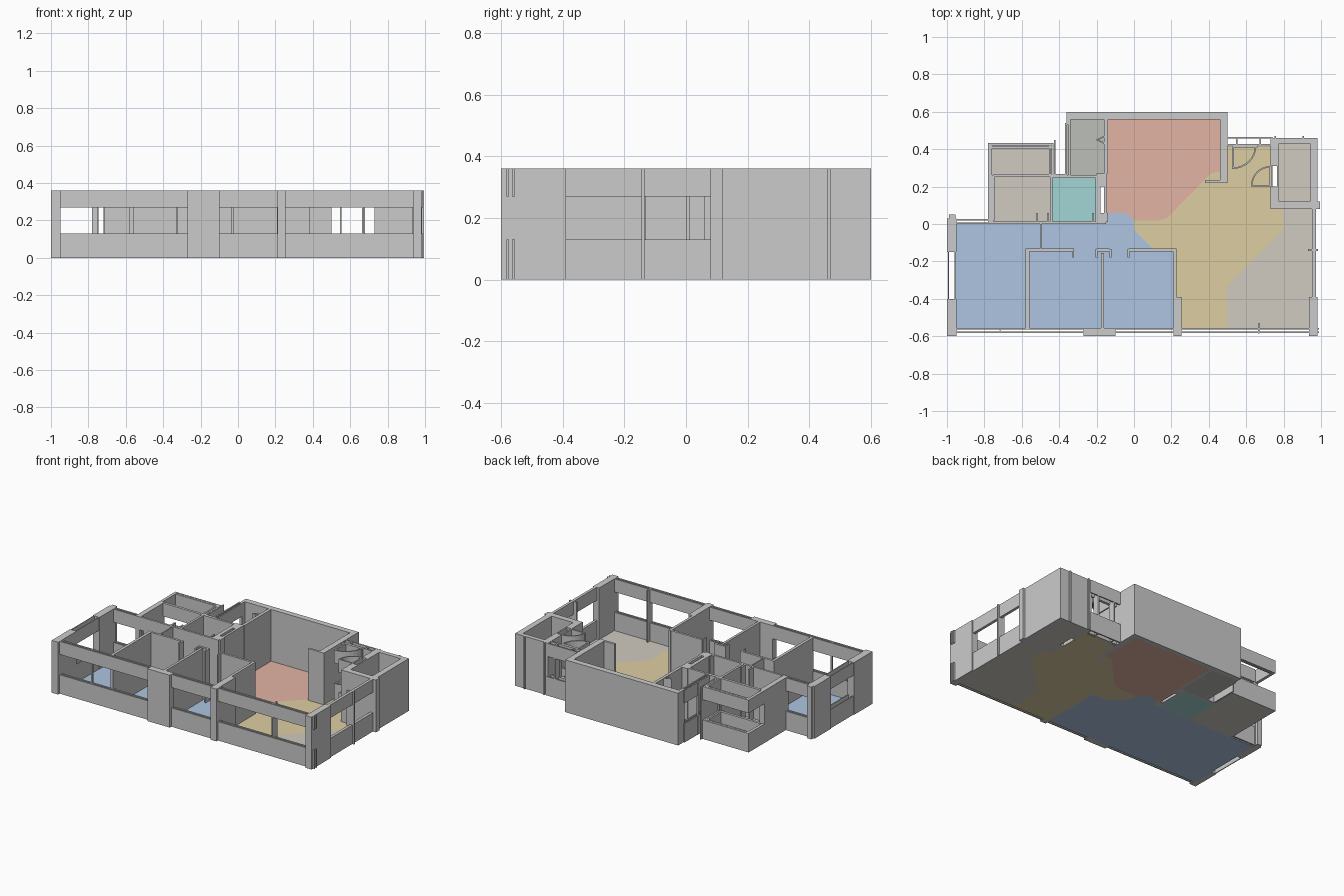
import bpy, bmesh, math

H, SILL, HEAD = 0.36, 0.13, 0.27   # wall top, window sill, window head
FULL = [(0, H)]
BANDS = [(0, SILL), (HEAD, H)]


def finish(bm, name, color=None):
    bmesh.ops.recalc_face_normals(bm, faces=bm.faces)
    me = bpy.data.meshes.new(name)
    bm.to_mesh(me)
    bm.free()
    ob = bpy.data.objects.new(name, me)
    bpy.context.collection.objects.link(ob)
    if color:
        mat = bpy.data.materials.new(name + "_colour")
        mat.diffuse_color = (*color, 1)
        me.materials.append(mat)
    return ob


def prism(bm, pts, z0, z1):
    f = bm.faces.new([bm.verts.new((x, y, z0)) for x, y in pts])
    top = bmesh.ops.extrude_face_region(bm, geom=[f])["geom"]
    for v in top:
        if isinstance(v, bmesh.types.BMVert):
            v.co.z = z1


def walls(name, rects, spans=FULL):
    """Axis-aligned wall pieces (x0, x1, y0, y1) raised over each z span."""
    bm = bmesh.new()
    for x0, x1, y0, y1 in rects:
        for z0, z1 in spans:
            prism(bm, [(x0, y0), (x1, y0), (x1, y1), (x0, y1)], z0, z1)
    return finish(bm, name)


def skins(name, x0, x1, y0, y1, t=0.009):
    """Window wall: hollow sill and lintel made of two thin skins."""
    if x1 - x0 > y1 - y0:
        r = [(x0, x1, y0, y0 + t), (x0, x1, y1 - t, y1)]
    else:
        r = [(x0, x0 + t, y0, y1), (x1 - t, x1, y0, y1)]
    walls(name, r, BANDS)


def floor(name, pts, color):
    bm = bmesh.new()
    prism(bm, pts, 0, 0.004)
    finish(bm, name, color)


def door_arc(name, cx, cy, r, a0, a1, t=0.008):
    a = [math.radians(a0 + (a1 - a0) * i / 8) for i in range(9)]
    pts = [(cx + r * math.cos(q), cy + r * math.sin(q)) for q in a]
    pts += [(cx + (r - t) * math.cos(q), cy + (r - t) * math.sin(q)) for q in reversed(a)]
    bm = bmesh.new()
    for z0, z1 in BANDS:
        prism(bm, pts, z0, z1)
    finish(bm, name)


# Floors
BLUE, BEIGE = (0.42, 0.56, 0.76), (0.63, 0.59, 0.53)
floor("bedroom_floor", [(-.96, -.565), (.22, -.565), (.22, -.13), (.10, -.13), (0, -.03),
      (0, .02), (-.04, .06), (-.15, .06), (-.15, .005), (-.96, .005)], BLUE)
floor("living_floor", [(.22, -.565), (.5, -.565), (.5, -.33), (.8, -.03), (.8, .09), (.74, .09),
      (.74, .415), (.5, .415), (.5, .23), (.46, .23), (.46, .28), (.41, .27), (.18, .035), (.14, .02),
      (0, .02), (0, -.03), (.10, -.13), (.22, -.13)], (0.73, 0.62, 0.36))
floor("dining_floor", [(-.15, .06), (-.04, .06), (0, .02), (.14, .02), (.18, .035), (.41, .27),
      (.47, .28), (.47, .57), (-.15, .57)], (0.76, 0.46, 0.37))
floor("sunroom_floor", [(.5, -.565), (.96, -.565), (.96, .09), (.8, .09), (.8, -.03), (.5, -.33)], BEIGE)
floor("bathroom_floor", [(-.44, .01), (-.19, .01), (-.19, .255), (-.44, .255)], (0.36, 0.66, 0.66))
for n, x0, x1, y0, y1, c in [("laundry_floor", -.75, -.44, .01, .255, BEIGE),
                             ("balcony_floor", -.77, -.44, .255, .43, BEIGE),
                             ("closet_floor", -.36, -.15, .26, .57, (.5, .52, .48)),
                             ("stair_floor", .77, .95, .11, .44, BEIGE)]:
    floor(n, [(x0, y0), (x1, y0), (x1, y1), (x0, y1)], c)

# Full-height structural pillars and thick walls
walls("outer_pillars", [(-1, -.95, -.60, -.40), (-1, -.95, -.15, .03), (-.99, -.955, .03, .05),
      (-.27, -.10, -.60, -.555), (.21, .255, -.60, -.39), (.935, .98, -.60, -.39)])
walls("dining_walls", [(-.36, .50, .56, .60), (.46, .50, .22, .56), (.38, .46, .22, .235),
      (-.20, -.14, .01, .06), (-.20, -.145, .20, .27), (-.16, -.14, .27, .56),
      (-.195, -.18, .06, .20), (-.16, -.145, .06, .20), (-.36, -.34, .53, .56)])
walls("stair_room_walls", [(.73, .98, .08, .12), (.94, .98, .12, .46), (.73, .775, .12, .20),
      (.765, .775, .20, .31), (.73, .775, .31, .46), (.775, .94, .43, .46), (.975, .995, .08, .12),
      (.90, .91, .46, .47), (.75, .76, .46, .47)])

# Window walls (sill and lintel)
skins("front_window_left", -.99, -.26, -.583, -.555)
skins("front_window_middle", -.11, .22, -.583, -.555)
skins("front_window_right", .25, .99, -.583, -.555)
skins("left_window", -.995, -.953, -.41, -.14, .006)
skins("rear_bedroom_window", -.96, -.77, .0, .028)
skins("right_window_front", .953, .972, -.40, -.13, .0095)
skins("right_window_rear", .953, .972, -.14, .09, .0095)
skins("entry_window", .49, .74, .42, .465)
skins("closet_window", -.368, -.34, .26, .54)
skins("balcony_front", -.78, -.43, .405, .432, .012)
skins("balcony_left", -.78, -.76, .26, .42, .01)
skins("balcony_right", -.455, -.43, .26, .42, .011)
skins("laundry_window", -.75, -.43, .25, .268)
walls("window_posts", [(.663, .672, -.585, -.53), (.93, .985, -.145, -.135), (-.428, -.42, .26, .45),
      (-.44, -.36, .255, .268), (.545, .553, .42, .465), (.67, .68, .42, .465), (-.72, -.71, -.57, -.56),
      (-.37, -.36, .38, .40)])

# Interior partitions
walls("interior_walls", [(-.58, -.56, -.56, -.13), (-.177, -.16, -.56, -.155), (.208, .226, -.40, -.13),
      (-.58, -.32, -.147, -.132), (-.20, -.13, -.147, -.132), (-.03, .226, -.147, -.132),
      (-.502, -.495, -.13, .0)])
walls("rear_partition", [(-.78, -.75, 0, .02), (-.72, -.15, 0, .014)])
walls("rear_partition_lintel", [(-.75, -.72, 0, .014)], [(0, SILL), (HEAD, H)])
walls("laundry_walls", [(-.78, -.745, .02, .262), (-.45, -.435, .014, .26), (-.44, -.19, .247, .262),
      (-.205, -.19, .014, .25)])

# Open door leaves and jambs
walls("door_leaves", [(x, x + .01, y, y + .045) for x, y in
      [(-.33, -.18), (-.205, -.18), (-.13, -.18), (-.035, -.18), (-.525, .014), (-.465, .014), (-.225, .014)]])
bm = bmesh.new()
prism(bm, [(-.155, .475), (-.205, .45), (-.155, .425), (-.155, .435), (-.19, .45), (-.155, .465)], 0, H)
finish(bm, "folding_door")

# Curved door sweeps by the entry
door_arc("entry_sweep", .53, .42, .125, -90, 0)
door_arc("stair_sweep", .73, .205, .105, 90, 180)
walls("sweep_leaves", [(.525, .535, .295, .42), (.625, .73, .20, .209), (.725, .735, .20, .31),
      (.53, .66, .41, .42)], BANDS)
